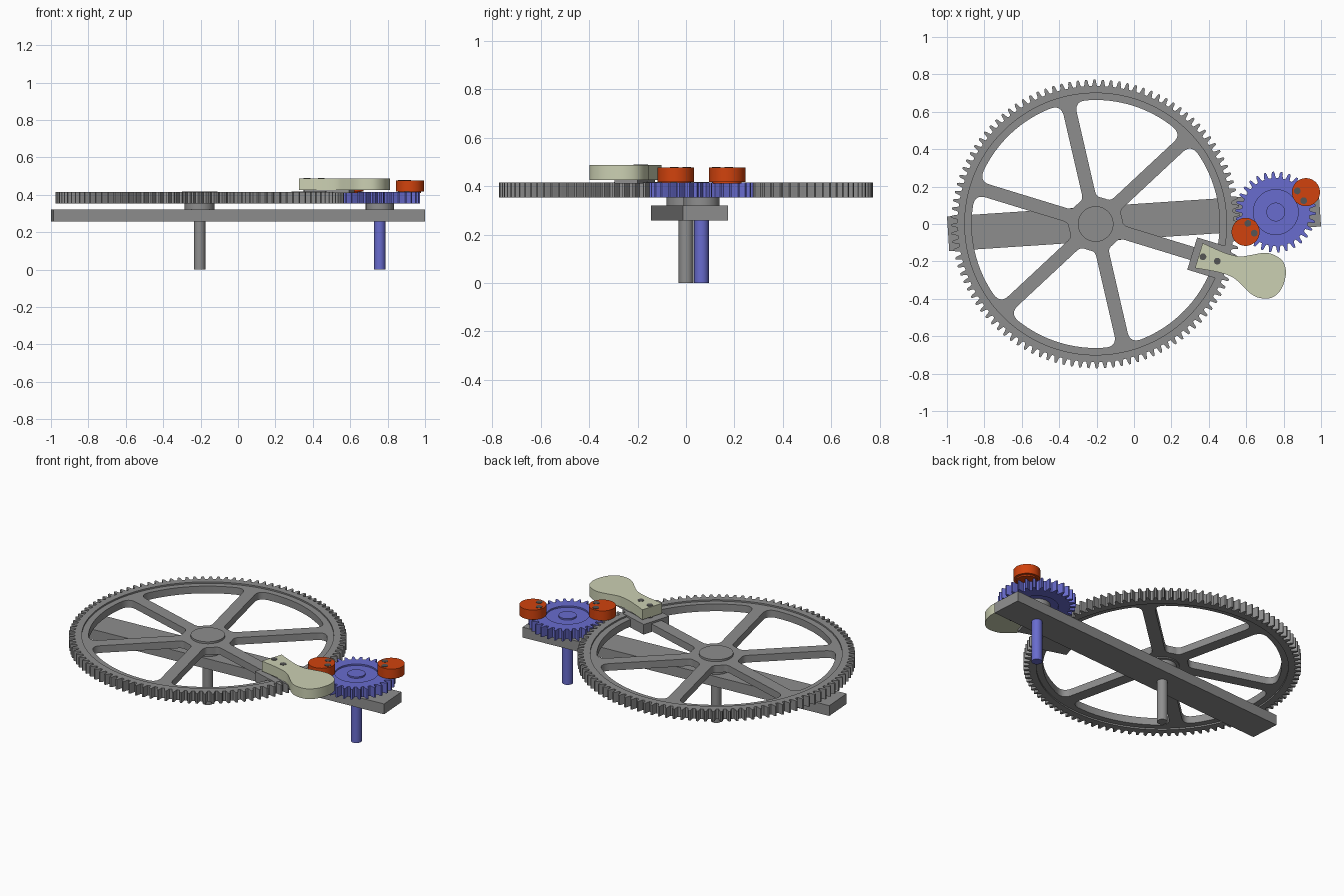
import bpy, bmesh, math
from mathutils import Vector

if "Cube" in bpy.data.objects:
    bpy.data.objects.remove(bpy.data.objects["Cube"])


def material(name, rgb):
    m = bpy.data.materials.new(name)
    m.use_nodes = True
    m.diffuse_color = (*rgb, 1)
    m.node_tree.nodes["Principled BSDF"].inputs["Base Color"].default_value = (*rgb, 1)
    return m


GREY = material("steel grey", (0.27, 0.27, 0.27))
BLUE = material("blue", (0.14, 0.15, 0.62))
BEIGE = material("pale beige", (0.60, 0.63, 0.45))
ORANGE = material("orange", (0.64, 0.055, 0.004))
DARK = material("dark grey", (0.09, 0.09, 0.09))

BIG = Vector((-0.205, 0))
SMALL = Vector((0.758, 0.064))
LINE = math.atan2(SMALL.y - BIG.y, SMALL.x - BIG.x)   # bar direction
SPOKE = math.radians(-17)                             # crank direction


def polar(r, a):
    return Vector((r * math.cos(a), r * math.sin(a)))


def circle(r, n=64):
    return [polar(r, 2 * math.pi * i / n) for i in range(n)]


def rect(x0, x1, half):
    return [Vector(p) for p in ((x0, -half), (x1, -half), (x1, half), (x0, half))]


def plate(name, outlines, z0, z1, mat, center=(0, 0), angle=0):
    """Extrude flat outlines (later ones are holes) between two heights."""
    cu = bpy.data.curves.new(name, "CURVE")
    cu.dimensions, cu.fill_mode, cu.extrude = "2D", "BOTH", (z1 - z0) / 2
    for pts in outlines:
        sp = cu.splines.new("POLY")
        sp.points.add(len(pts) - 1)
        for p, co in zip(sp.points, pts):
            p.co = (co.x, co.y, 0, 1)
        sp.use_cyclic_u = True
    tmp = bpy.data.objects.new(name + "_curve", cu)
    bpy.context.collection.objects.link(tmp)
    dg = bpy.context.evaluated_depsgraph_get()
    me = bpy.data.meshes.new_from_object(tmp.evaluated_get(dg))
    bpy.data.objects.remove(tmp)
    bm = bmesh.new()
    bm.from_mesh(me)
    bmesh.ops.remove_doubles(bm, verts=bm.verts, dist=0.0002)
    bmesh.ops.recalc_face_normals(bm, faces=bm.faces)
    bm.to_mesh(me)
    bm.free()
    me.materials.clear()
    me.materials.append(mat)
    ob = bpy.data.objects.new(name, me)
    bpy.context.collection.objects.link(ob)
    ob.location = (center[0], center[1], (z0 + z1) / 2)
    ob.rotation_euler.z = angle
    bpy.ops.object.select_all(action="DESELECT")
    ob.select_set(True)
    bpy.context.view_layer.objects.active = ob
    bpy.ops.object.shade_smooth_by_angle(angle=math.radians(25))
    return ob


def gear(teeth, root, tip, phase=0):
    pts = []
    step = 2 * math.pi / teeth
    profile = ((-0.33, 0), (-0.23, 0.35), (-0.19, 0.7), (-0.10, 1))
    profile += tuple((-t, h) for t, h in reversed(profile))
    for i in range(teeth):
        pts += [polar(root + (tip - root) * h, (i + phase + t) * step) for t, h in profile]
    return pts


def bend(a, c, b, n=8):
    return [a * (1 - t) ** 2 + c * 2 * t * (1 - t) + b * t * t
            for t in (i / n for i in range(n + 1))]


def window(start, r0=0.145, r1=0.663, half=0.036):
    """Rounded opening between two neighbouring spokes."""
    def edge(r):
        return polar(r, math.asin(half / r))
    mid = math.pi / 6

    def on_arc(r, back):
        return polar(r, math.asin(half / r) + back / r)
    side = bend(on_arc(r0, 0.025), edge(r0), edge(r0 + 0.03))
    side += bend(edge(r1 - 0.06), edge(r1), on_arc(r1, 0.06))
    a0 = math.asin(half / r1) + 0.06 / r1
    side += [polar(r1, a0 + (mid - a0) * i / 8) for i in range(1, 8)]
    # Reflect the half outline about the middle of the sector
    axis = polar(1, mid)
    other = [axis * 2 * p.dot(axis) - p for p in reversed(side)]
    full = side + [polar(r1, mid)] + other
    c, s = math.cos(start), math.sin(start)
    return [Vector((p.x * c - p.y * s, p.x * s + p.y * c)) for p in full]


# Support bar and its posts and spacers
plate("support_bar", [rect(-0.996, 0.996, 0.093)], 0.257, 0.32, GREY, (0, 0.0136), LINE)
plate("large_post", [circle(0.03, 32)], 0, 0.30, GREY, BIG)
plate("small_post", [circle(0.03, 32)], 0, 0.30, BLUE, SMALL)
plate("large_spacer", [circle(0.08)], 0.315, 0.37, GREY, BIG)
plate("small_spacer", [circle(0.075)], 0.315, 0.37, GREY, SMALL)

# Large spoked wheel
plate("large_gear_rim", [gear(108, 0.738, 0.772), circle(0.70, 128)], 0.353, 0.415, GREY, BIG, LINE)
windows = [window(SPOKE + i * math.pi / 3) for i in range(6)]
plate("large_gear_web", [circle(0.702, 128)] + windows, 0.362, 0.406, GREY, BIG)
plate("large_gear_hub", [circle(0.095)], 0.355, 0.418, GREY, BIG)

# Small driven gear with a sunken ring
plate("small_gear_rim", [gear(30, 0.182, 0.216, 0.5), circle(0.12)], 0.353, 0.415, BLUE, SMALL,
      LINE + math.pi)
plate("small_gear_web", [circle(0.121)], 0.362, 0.406, BLUE, SMALL)
plate("small_gear_hub", [circle(0.05, 48)], 0.355, 0.415, BLUE, SMALL)

# Round weights on the small gear, each with two screws
for i, tag in enumerate(("left", "right")):
    a = math.radians(33.3) + i * math.pi
    radial, tangent = polar(1, a), polar(1, a + math.pi / 2)
    plate(tag + "_weight", [circle(0.075)], 0.418, 0.477, ORANGE, SMALL + radial * 0.193)
    plate(tag + "_weight_pad", [circle(0.06)], 0.41, 0.419, ORANGE, SMALL + radial * 0.193)
    for s in (-1, 1):
        spot = SMALL + radial * 0.158 + tangent * 0.031 * s
        plate(tag + "_weight_screw", [circle(0.018, 20)], 0.41, 0.479, DARK, spot)

# Crank bracket on the wheel
plate("crank_bracket", [rect(0.54, 0.725, 0.09)], 0.355, 0.417, GREY, BIG, SPOKE)
plate("crank_pad", [rect(0.60, 0.85, 0.05)], 0.41, 0.43, GREY, BIG, SPOKE)


def smooth_path(p, n=5):
    out = []
    for i in range(len(p) - 1):
        a, b, c, d = p[max(i - 1, 0)], p[i], p[i + 1], p[min(i + 2, len(p) - 1)]
        for k in range(n):
            t = k / n
            out.append(b + ((c - a) * t + (a * 2 - b * 5 + c * 4 - d) * t * t
                            + (b * 3 - a - c * 3 + d) * t ** 3) / 2)
    return out + [p[-1]]


# Crank handle: narrow neck and round grip, mirrored about its axis
half = [Vector(p) for p in ((0.577, 0.07), (0.65, 0.06), (0.72, 0.054), (0.79, 0.06), (0.85, 0.088),
                            (0.90, 0.113), (0.95, 0.122), (1.01, 0.105), (1.045, 0.06), (1.055, 0))]
path = half + [Vector((p.x, -p.y)) for p in reversed(half[:-1])]
plate("crank_handle", [smooth_path(path)], 0.426, 0.488, BEIGE, BIG, SPOKE)
for r in (0.60, 0.68):
    plate("crank_screw", [circle(0.018, 20)], 0.41, 0.490, DARK, BIG + polar(r, SPOKE))
